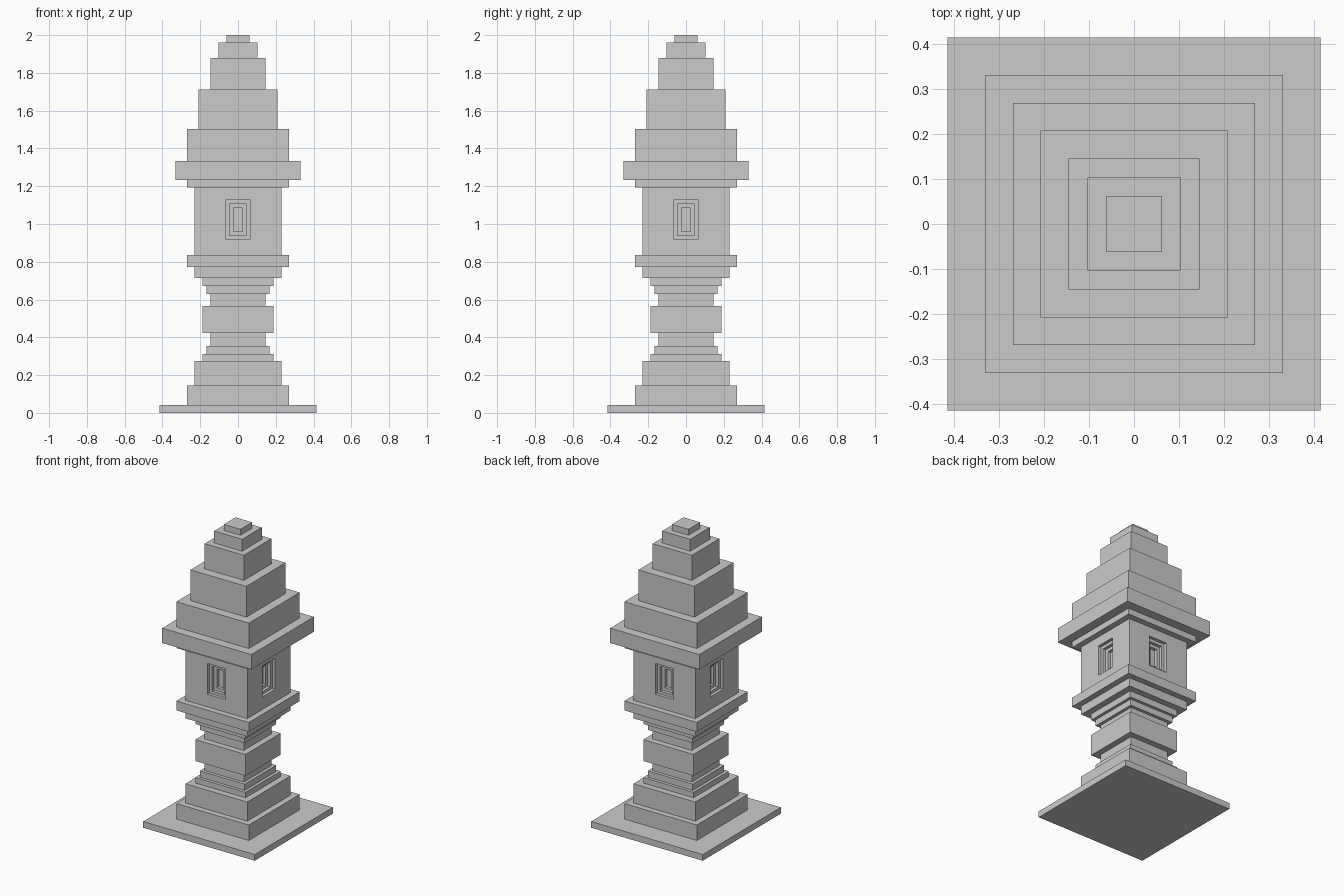
import bpy
from mathutils import Matrix, Vector

if "Cube" in bpy.data.objects:
    bpy.data.objects.remove(bpy.data.objects["Cube"])


def make_object(name, verts, faces):
    mesh = bpy.data.meshes.new(name)
    mesh.from_pydata(verts, [], faces)
    mesh.update()
    obj = bpy.data.objects.new(name, mesh)
    bpy.context.collection.objects.link(obj)
    return obj


def bridge(start, rings):
    # quads between consecutive four-point rings
    return [(start + 4 * r + i, start + 4 * r + (i + 1) % 4,
             start + 4 * r + 4 + (i + 1) % 4, start + 4 * r + 4 + i)
            for r in range(rings - 1) for i in range(4)]


def stepped_tower(name, z, tiers):
    # square tiers given as (half width, top height), stacked from z upward
    rings = []
    for half, top in tiers:
        rings += [(half, z), (half, top)]
        z = top
    verts = [(sx * h, sy * h, zz) for h, zz in rings
             for sx, sy in ((-1, -1), (1, -1), (1, 1), (-1, 1))]
    n = len(verts)
    faces = [(3, 2, 1, 0), (n - 4, n - 3, n - 2, n - 1)] + bridge(0, len(rings))
    return make_object(name, verts, faces)


# Ground slab, stepped foot, waist and flared platform
stepped_tower("base_slab", 0, [(0.415, 0.042)])
stepped_tower("foot", 0.042, [(0.27, 0.146), (0.23, 0.275), (0.187, 0.312),
                              (0.167, 0.354), (0.146, 0.423)])
stepped_tower("waist_block", 0.423, [(0.187, 0.567)])
stepped_tower("platform", 0.567, [(0.146, 0.63), (0.167, 0.672), (0.187, 0.715),
                                  (0.23, 0.773), (0.27, 0.836)])

# Light chamber: four walls, each with a window recessed in three steps
WALL, STEP = 0.23, 0.021
windows = [(0.067, 0.92, 1.128), (0.046, 0.938, 1.107), (0.025, 0.959, 1.086)]
rings = [(WALL, 0.836, 1.192, 0)]
for k, (half, low, high) in enumerate(windows):
    rings += [(half, low, high, k * STEP), (half, low, high, (k + 1) * STEP)]
verts, faces = [], []
for side in range(4):
    turn = Matrix.Rotation(side * 1.5707963268, 3, 'Z')
    start = len(verts)
    for h, low, high, depth in rings:
        for x, zz in ((-h, low), (h, low), (h, high), (-h, high)):
            verts.append(turn @ Vector((x, depth - WALL, zz)))
    faces += bridge(start, len(rings))
    last = len(verts)
    faces.append((last - 4, last - 3, last - 2, last - 1))
make_object("light_chamber", verts, faces)

# Eaves and stepped roof
stepped_tower("eaves", 1.192, [(0.27, 1.233), (0.332, 1.333)])
stepped_tower("roof", 1.333, [(0.27, 1.504), (0.208, 1.711), (0.146, 1.88)])
stepped_tower("finial", 1.88, [(0.104, 1.96), (0.062, 2.0)])
